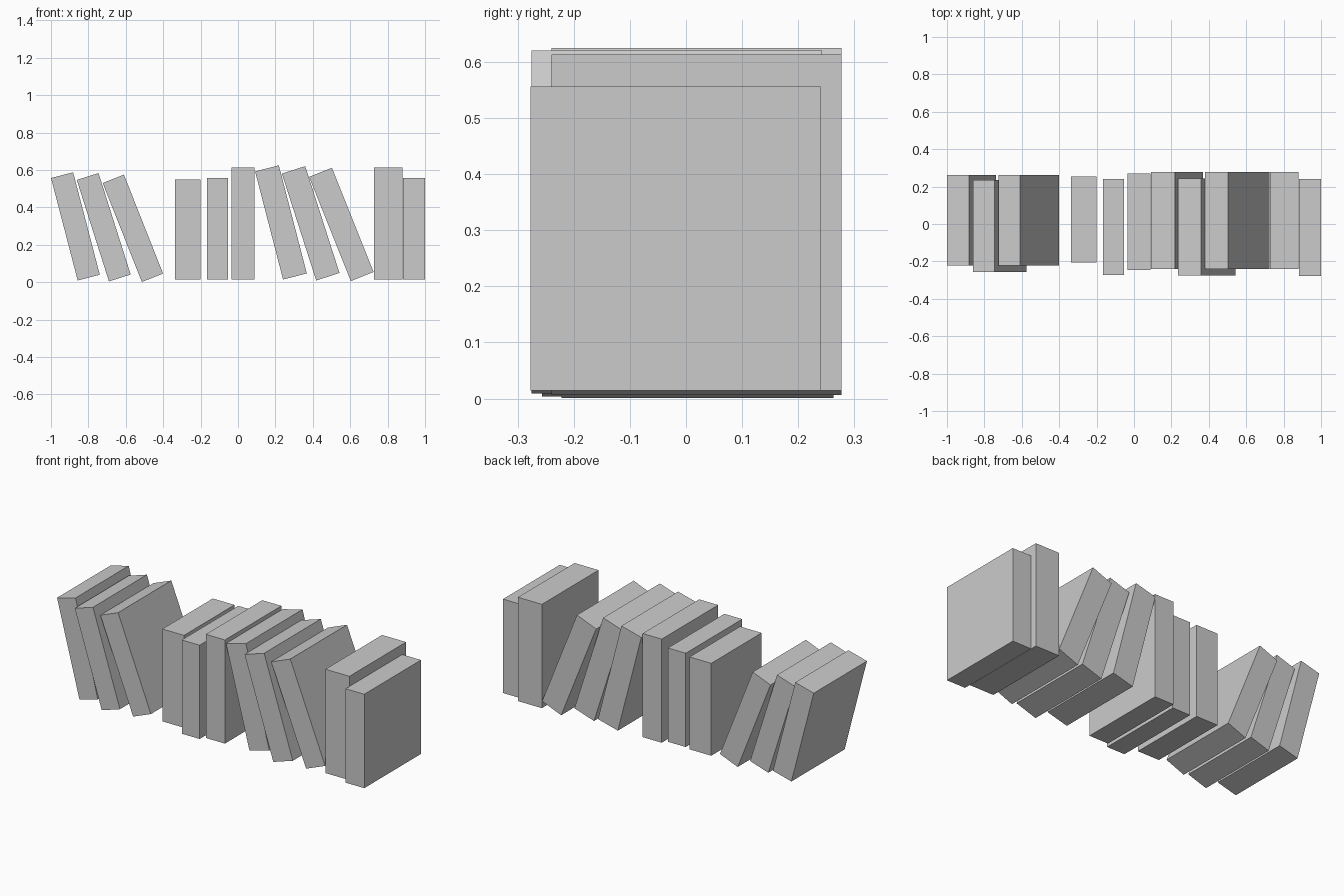
import bpy, bmesh
from math import radians
from mathutils import Matrix

if "Cube" in bpy.data.objects:
    bpy.data.objects.remove(bpy.data.objects["Cube"])


def book(name, x, z, width, height, y0, y1, lean=0):
    """Box pivoting on its lower left edge (x, z), leaning left by `lean` degrees."""
    bm = bmesh.new()
    bmesh.ops.create_cube(bm, size=1)
    depth = y1 - y0
    m = (Matrix.Translation((x, (y0 + y1) / 2, z))
         @ Matrix.Rotation(radians(-lean), 4, 'Y')
         @ Matrix.Translation((width / 2, 0, height / 2))
         @ Matrix.Diagonal((width, depth, height, 1)))
    bm.transform(m)
    me = bpy.data.meshes.new(name)
    bm.to_mesh(me)
    bm.free()
    ob = bpy.data.objects.new(name, me)
    bpy.context.collection.objects.link(ob)
    return ob


# Left group of leaning books
book("left_leaning_book_1", -0.857, 0.009, 0.122, 0.566, -0.222, 0.263, 14.6)
book("left_leaning_book_2", -0.690, 0.004, 0.122, 0.569, -0.257, 0.235, 17.6)
book("left_leaning_book_3", -0.514, 0.001, 0.122, 0.569, -0.222, 0.263, 21.6)

# Middle upright books
book("middle_upright_book_1", -0.338, 0.015, 0.138, 0.533, -0.207, 0.253)
book("middle_upright_book_2", -0.167, 0.015, 0.114, 0.541, -0.274, 0.241)
book("middle_upright_book_3", -0.034, 0.015, 0.122, 0.598, -0.245, 0.270)

# Right group of leaning books
book("right_leaning_book_1", 0.241, 0.014, 0.131, 0.597, -0.240, 0.277, 14.5)
book("right_leaning_book_2", 0.418, 0.009, 0.131, 0.600, -0.275, 0.242, 17.8)
book("right_leaning_book_3", 0.603, 0.006, 0.131, 0.600, -0.240, 0.277, 21.8)

# Right upright books
book("right_upright_book_1", 0.726, 0.014, 0.153, 0.599, -0.240, 0.277)
book("right_upright_book_2", 0.881, 0.014, 0.119, 0.542, -0.277, 0.240)
